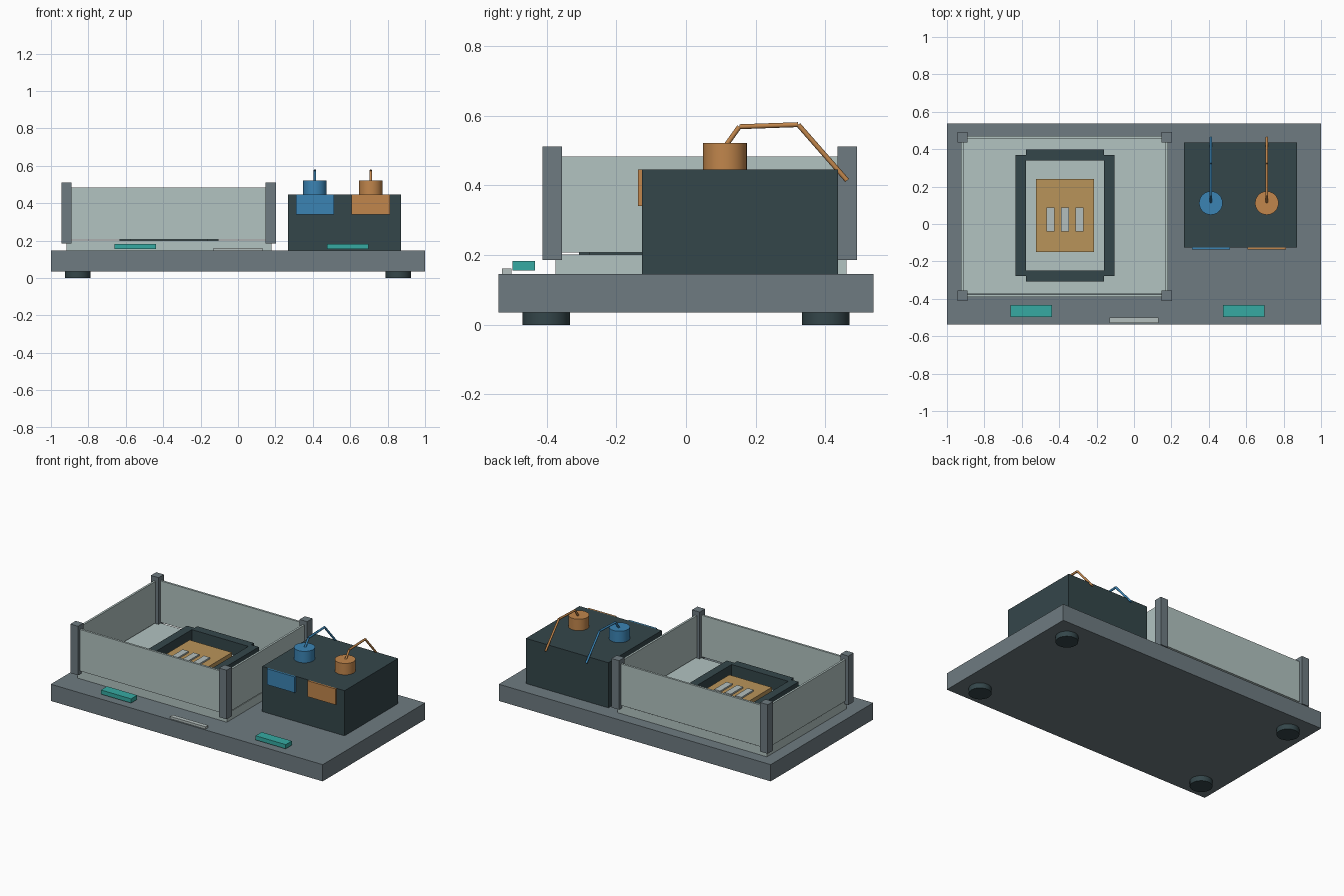
import bpy
from mathutils import Vector

if "Cube" in bpy.data.objects:
    bpy.data.objects.remove(bpy.data.objects["Cube"])


def material(name, hex_code):
    rgb = [int(hex_code[i:i + 2], 16) / 255 for i in (0, 2, 4)]
    lin = [c / 12.92 if c < 0.04 else ((c + 0.055) / 1.055) ** 2.4 for c in rgb]
    m = bpy.data.materials.new(name)
    m.use_nodes = True
    m.diffuse_color = (*lin, 1)
    m.node_tree.nodes["Principled BSDF"].inputs["Base Color"].default_value = (*lin, 1)
    return m


GREY = material("slate grey", "6e7b81")
DARK = material("dark slate", "34464a")
PALE = material("pale glass", "b2c3c1")
TAN = material("tan", "b9945a")
ORANGE = material("copper orange", "c1864c")
BLUE = material("blue", "3b84b4")
TEAL = material("teal", "36aaa2")
SILVER = material("silver", "b4bfbd")


def box(name, x, y, z, mat):
    """Box from (min, max) ranges on each axis."""
    spans = (x, y, z)
    bpy.ops.mesh.primitive_cube_add(size=1, location=[(a + b) / 2 for a, b in spans])
    ob = bpy.context.object
    ob.name = name
    ob.scale = [b - a for a, b in spans]
    bpy.ops.object.transform_apply(location=False, rotation=False, scale=True)
    ob.data.materials.append(mat)
    return ob


def cylinder(name, x, y, z, radius, mat, sides=24):
    bpy.ops.mesh.primitive_cylinder_add(vertices=sides, radius=radius, depth=z[1] - z[0],
                                        location=(x, y, (z[0] + z[1]) / 2))
    ob = bpy.context.object
    ob.name = name
    ob.data.materials.append(mat)
    bpy.ops.object.shade_smooth_by_angle()
    return ob


def around(c, half):
    return (c - half, c + half)


# Base with four round feet
box("base", (-1, 1), (-0.538, 0.538), (0.035, 0.146), GREY)
for x in (-0.857, 0.857):
    for y in (-0.401, 0.401):
        cylinder("foot", x, y, (0, 0.036), 0.068, DARK)

# Tray: floor, corner posts and thin walls
X0, X1, Y0, Y1 = -0.917, 0.176, -0.383, 0.463
box("tray_floor", (X0, X1 + 0.004), (-0.374, 0.46), (0.145, 0.201), PALE)
for x in (X0, X1):
    box("side_wall", around(x, 0.007), (Y0, Y1), (0.207, 0.483), PALE)
    for y in (Y0, Y1):
        box("corner_post", around(x, 0.028), around(y, 0.028), (0.186, 0.512), GREY)
for y in (Y0, Y1):
    box("end_wall", (X0, X1), around(y, 0.007), (0.207, 0.483), PALE)

# Frame and pad inside the tray
CX, CY = -0.369, 0.045
for s in (-1, 1):
    box("frame_side", around(CX + s * 0.236, 0.028), around(CY, 0.323), (0.201, 0.287), DARK)
    box("frame_end", around(CX, 0.208), around(CY + s * 0.323, 0.029), (0.201, 0.287), DARK)
box("pad", around(CX, 0.156), around(CY, 0.196), (0.201, 0.27), TAN)
for i in (-1, 0, 1):
    box("pad_strip", around(CX + i * 0.078, 0.022), around(0.024, 0.065), (0.269, 0.28), SILVER)

# Reservoir block with caps, labels and bent tubes
box("reservoir", (0.266, 0.872), (-0.126, 0.436), (0.145, 0.446), DARK)
for label, x, mat in (("blue", 0.411, BLUE), ("orange", 0.71, ORANGE)):
    box(label + "_label", around(x, 0.102), (-0.137, -0.125), (0.34, 0.446), mat)
    cylinder(label + "_cap", x, 0.112, (0.445, 0.522), 0.063, mat)
    path = [(x, 0.115, 0.515), (x, 0.153, 0.568), (x, 0.322, 0.574), (x, 0.462, 0.414)]
    for a, b in zip(path, path[1:]):
        a, b = Vector(a), Vector(b)
        bpy.ops.mesh.primitive_cylinder_add(
            vertices=8, radius=0.007, depth=(b - a).length, location=(a + b) / 2,
            rotation=(b - a).to_track_quat("Z", "Y").to_euler())
        tube = bpy.context.object
        tube.name = label + "_tube"
        tube.data.materials.append(mat)
        bpy.ops.object.shade_smooth_by_angle(angle=0.9)

# Front clips and plate
for x in (-0.549, 0.588):
    box("front_clip", around(x, 0.111), (-0.497, -0.433), (0.155, 0.183), TEAL)
box("front_plate", around(0, 0.131), (-0.528, -0.5), (0.145, 0.161), SILVER)
